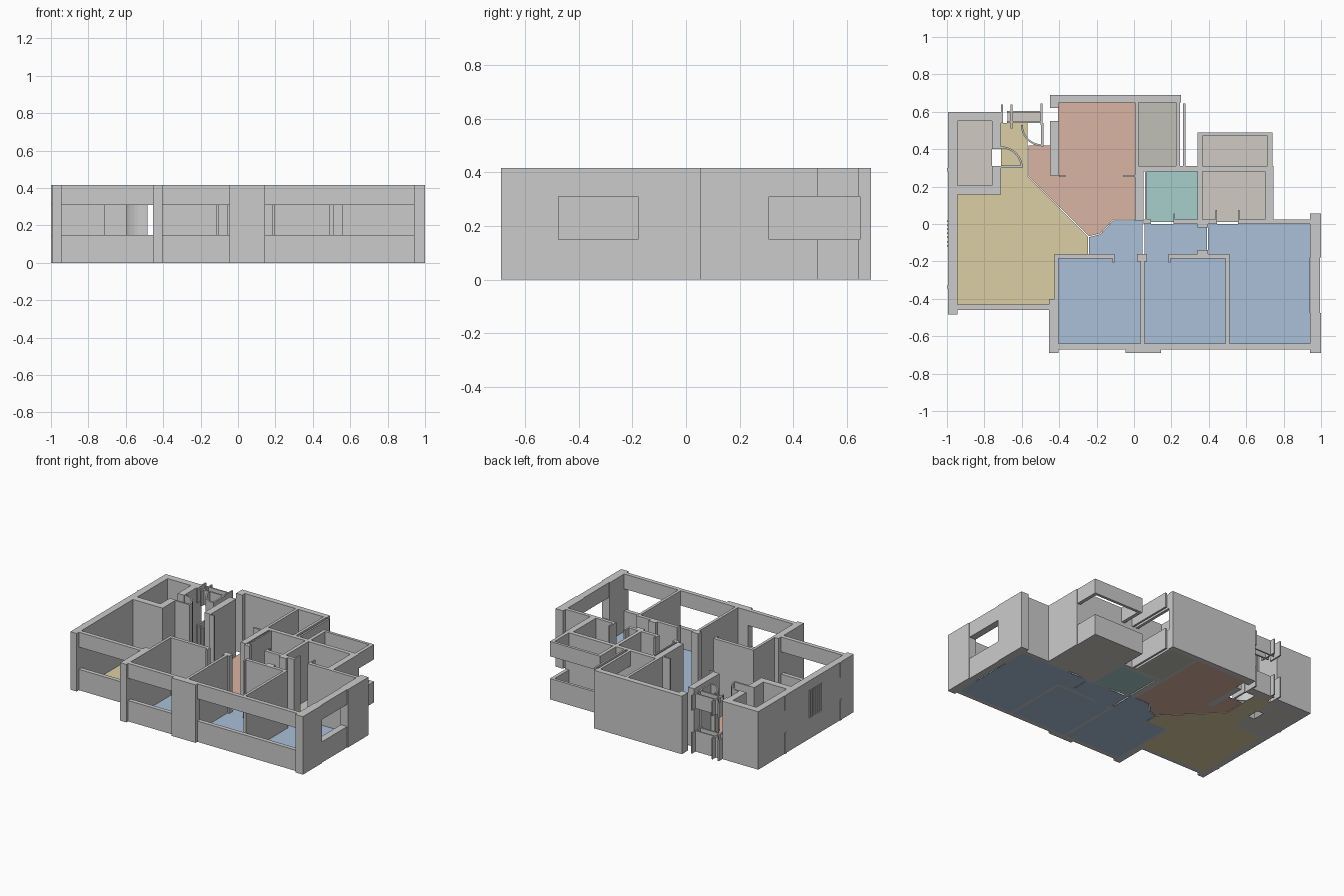
import bpy, bmesh
from math import cos, sin, pi

H, SILL, HEAD = 0.417, 0.15, 0.31


def prism(name, pts, z0, z1, mat=None):
    bm = bmesh.new()
    lo = [bm.verts.new((x, y, z0)) for x, y in pts]
    hi = [bm.verts.new((x, y, z1)) for x, y in pts]
    bm.faces.new(lo[::-1])
    bm.faces.new(hi)
    for i in range(len(pts)):
        j = (i + 1) % len(pts)
        bm.faces.new((lo[i], lo[j], hi[j], hi[i]))
    bmesh.ops.recalc_face_normals(bm, faces=bm.faces)
    me = bpy.data.meshes.new(name)
    bm.to_mesh(me)
    bm.free()
    ob = bpy.data.objects.new(name, me)
    bpy.context.collection.objects.link(ob)
    if mat:
        me.materials.append(mat)
    return ob


def rect(x0, x1, y0, y1):
    return [(x0, y0), (x1, y0), (x1, y1), (x0, y1)]


def wall(name, x0, x1, y0, y1, z0=0, z1=H):
    prism(name, rect(x0, x1, y0, y1), z0, z1)


def window_wall(name, *r):
    wall(name + "_sill", *r, 0, SILL)
    wall(name + "_lintel", *r, HEAD, H)


def colour(name, *rgb):
    m = bpy.data.materials.new(name)
    m.diffuse_color = (*rgb, 1)
    return m


# Floors
blue = colour("blue_floor", 0.41, 0.53, 0.70)
yellow = colour("yellow_floor", 0.72, 0.62, 0.37)
red = colour("red_floor", 0.70, 0.46, 0.37)
teal = colour("teal_floor", 0.38, 0.62, 0.60)
brown = colour("brown_floor", 0.63, 0.60, 0.54)
sage = colour("sage_floor", 0.53, 0.53, 0.47)
FLOORS = [
    ("bedroom_left", rect(-0.405, 0.035, -0.64, -0.16), blue),
    ("bedroom_middle", rect(0.055, 0.49, -0.64, -0.16), blue),
    ("bedroom_right", rect(0.51, 0.94, -0.64, 0.0), blue),
    ("bedroom_entry", rect(0.395, 0.51, -0.16, 0.0), blue),
    ("hall_right", rect(0.055, 0.39, -0.16, 0.0), blue),
    ("hall_left", [(-0.24, -0.16), (0.045, -0.16), (0.045, 0.02), (-0.11, 0.02),
                   (-0.18, -0.055), (-0.24, -0.07)], blue),
    ("dining", [(-0.95, -0.43), (-0.425, -0.43), (-0.425, -0.16), (-0.245, -0.16),
                (-0.245, -0.07), (-0.57, 0.255), (-0.57, 0.54), (-0.71, 0.54),
                (-0.71, 0.157), (-0.95, 0.157)], yellow),
    ("living", [(-0.565, 0.255), (-0.24, -0.065), (-0.18, -0.05), (-0.11, 0.025),
                (0.005, 0.025), (0.005, 0.65), (-0.405, 0.65), (-0.405, 0.26),
                (-0.45, 0.26), (-0.45, 0.42), (-0.565, 0.42)], red),
    ("bathroom", rect(0.07, 0.34, 0.01, 0.28), teal),
    ("utility", rect(0.365, 0.70, 0.01, 0.28), brown),
    ("balcony", rect(0.365, 0.715, 0.31, 0.47), brown),
    ("corner_room", rect(-0.95, -0.76, 0.205, 0.55), brown),
    ("porch", rect(-0.675, -0.495, 0.55, 0.595), brown),
    ("kitchen", rect(0.025, 0.225, 0.31, 0.65), sage),
]
for name, pts, mat in FLOORS:
    prism(name + "_floor", pts, 0, 0.003, mat)

# Thick outer walls and piers
for name, *r in [
    ("left_wall", -0.995, -0.945, -0.485, 0.60),
    ("corner_room_back", -0.945, -0.71, 0.55, 0.60),
    ("corner_room_front", -0.945, -0.71, 0.157, 0.205),
    ("corner_room_side_rear", -0.76, -0.71, 0.40, 0.55),
    ("corner_room_side", -0.76, -0.71, 0.205, 0.31),
    ("living_back", -0.45, 0.25, 0.65, 0.69),
    ("living_left", -0.45, -0.40, 0.26, 0.55),
    ("living_left_rear", -0.45, -0.40, 0.62, 0.65),
    ("front_left_pier", -0.455, -0.405, -0.69, -0.40),
    ("front_middle_pier", -0.045, 0.145, -0.69, -0.64),
    ("front_right_pier", 0.94, 1.0, -0.69, -0.475),
    ("right_wall", 0.94, 1.0, -0.18, 0.055),
    ("utility_right", 0.70, 0.745, 0.01, 0.31),
]:
    wall(name, *r)

# Thin partitions
for name, *r in [
    ("living_right", 0.005, 0.025, 0.02, 0.65),
    ("shaft_wall", 0.025, 0.05, 0.02, 0.31),
    ("bathroom_left", 0.06, 0.07, 0.01, 0.28),
    ("bathroom_back", 0.05, 0.74, 0.28, 0.31),
    ("bathroom_right", 0.34, 0.365, 0.01, 0.28),
    ("bathroom_front_left", 0.05, 0.09, 0.0, 0.025),
    ("bathroom_front", 0.215, 0.44, 0.0, 0.025),
    ("utility_front", 0.565, 0.94, 0.0, 0.025),
    ("bedroom_left_side", -0.425, -0.405, -0.40, -0.16),
    ("bedroom_left_back", -0.425, -0.11, -0.185, -0.16),
    ("bedroom_divider", 0.035, 0.055, -0.64, -0.16),
    ("bedroom_divider_cap", 0.015, 0.07, -0.20, -0.16),
    ("bedroom_middle_back", 0.19, 0.51, -0.185, -0.16),
    ("bedroom_right_side", 0.49, 0.51, -0.64, -0.185),
    ("hall_stub_back", 0.34, 0.395, -0.02, 0.0),
    ("hall_stub_front", 0.34, 0.395, -0.16, -0.14),
    ("living_stub_left", -0.40, -0.365, 0.25, 0.262),
    ("living_stub_right", -0.055, 0.005, 0.25, 0.262),
]:
    wall(name, *r)

# Door jambs
for i, (x, y0, y1) in enumerate([(-0.11, -0.205, -0.16), (0.19, -0.205, -0.16),
                                 (0.215, 0.0, 0.055), (0.44, 0.0, 0.075), (0.56, 0.0, 0.075)]):
    wall(f"door_jamb_{i}", x - 0.005, x + 0.005, y0, y1)

# Windows: sill below, lintel above
for name, *r in [
    ("dining_window", -0.945, -0.44, -0.46, -0.43),
    ("bedroom_left_window", -0.405, -0.045, -0.67, -0.64),
    ("bedroom_right_window", 0.145, 0.94, -0.67, -0.64),
    ("side_window", 0.945, 0.995, -0.475, -0.18),
    ("kitchen_window_inner", 0.225, 0.245, 0.31, 0.65),
    ("kitchen_window_outer", 0.262, 0.275, 0.30, 0.645),
    ("balcony_left", 0.34, 0.365, 0.31, 0.49),
    ("balcony_back", 0.365, 0.715, 0.47, 0.49),
    ("balcony_right", 0.715, 0.74, 0.31, 0.49),
    ("porch_window_back", -0.68, -0.49, 0.595, 0.605),
    ("porch_window_front", -0.68, -0.49, 0.54, 0.552),
    ("porch_left_strip", -0.71, -0.70, 0.54, 0.64),
    ("porch_middle_strip", -0.66, -0.65, 0.51, 0.64),
    ("porch_right_strip", -0.50, -0.49, 0.53, 0.645),
    ("wall_strip_rear", -1.0, -0.995, 0.28, 0.30),
    ("wall_strip_front", -1.0, -0.995, -0.345, -0.33),
]:
    window_wall(name, *r)

# Row of narrow fins on the left wall
for i in range(7):
    y = -0.12 + i * 0.022
    wall(f"left_fin_{i}", -1.0, -0.995, y, y + 0.008, 0.15, 0.35)


# Swing doors drawn as a leaf with a curved band
def door_swing(name, cx, cy, r, a0, leaf):
    arc = [a0 + i * pi / 16 for i in range(9)]
    pts = [(cx + r * cos(a), cy + r * sin(a)) for a in arc]
    pts += [(cx + (r - 0.01) * cos(a), cy + (r - 0.01) * sin(a)) for a in reversed(arc)]
    prism(name + "_swing", pts, 0, H)
    wall(name + "_leaf", *leaf)


door_swing("corner_door", -0.71, 0.30, 0.115, 0, (-0.71, -0.595, 0.30, 0.312))
door_swing("entry_door", -0.49, 0.53, 0.115, pi, (-0.497, -0.485, 0.415, 0.54))
